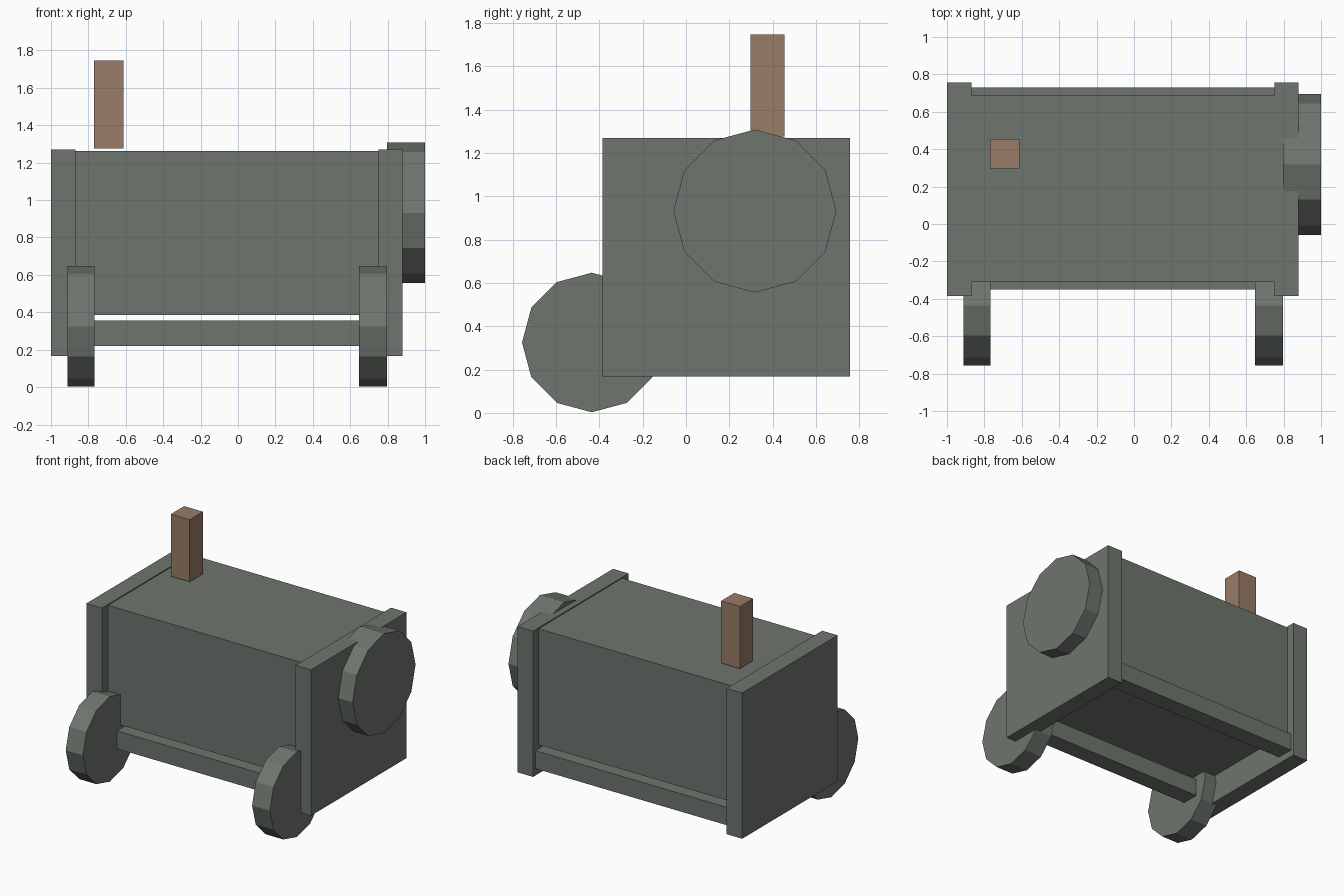
import bpy
import bmesh
from math import pi
from mathutils import Matrix

old = bpy.data.objects.get("Cube")
if old:
    bpy.data.objects.remove(old, do_unlink=True)


def material(name, rgb):
    m = bpy.data.materials.new(name)
    m.use_nodes = True
    color = (*rgb, 1)
    m.diffuse_color = color
    m.node_tree.nodes["Principled BSDF"].inputs["Base Color"].default_value = color
    return m


IRON = material("grey green iron", (0.156, 0.178, 0.156))
WOOD = material("brown wood", (0.32, 0.20, 0.14))


def add_object(name, bm, mat):
    mesh = bpy.data.meshes.new(name)
    bm.to_mesh(mesh)
    bm.free()
    mesh.materials.append(mat)
    obj = bpy.data.objects.new(name, mesh)
    bpy.context.collection.objects.link(obj)


def box(name, x, y, z, mat=IRON):
    """Box from (low, high) ranges on each axis."""
    size = [b - a for a, b in (x, y, z)]
    mid = [(a + b) / 2 for a, b in (x, y, z)]
    bm = bmesh.new()
    bmesh.ops.create_cube(bm, size=1, matrix=Matrix.Translation(mid) @ Matrix.Diagonal((*size, 1)))
    add_object(name, bm, mat)


def disc(name, x, y, z, radius):
    """Twelve-sided wheel with its axle along x."""
    place = Matrix.Translation(((x[0] + x[1]) / 2, y, z)) @ Matrix.Rotation(pi / 2, 4, "Y")
    bm = bmesh.new()
    bmesh.ops.create_cone(bm, cap_ends=True, segments=12, radius1=radius, radius2=radius,
                          depth=x[1] - x[0], matrix=place)
    add_object(name, bm, IRON)


# Main chest between two taller end plates
box("body", (-0.9, 0.78), (-0.31, 0.69), (0.385, 1.262))
for name, x in (("right_end_plate", (-1, -0.87)), ("left_end_plate", (0.75, 0.88))):
    box(name, x, (-0.385, 0.757), (0.167, 1.27))

# Lower rails along the front and back
for name, y in (("front_rail", (-0.35, -0.215)), ("back_rail", (0.595, 0.73))):
    box(name, (-0.9, 0.78), y, (0.22, 0.355))

# Front wheels and the large side disc
for name, x in (("right_wheel", (-0.912, -0.768)), ("left_wheel", (0.648, 0.797))):
    disc(name, x, -0.435, 0.325, 0.322)
disc("side_disc", (0.797, 1.0), 0.318, 0.932, 0.376)

# Upright handle above the chest
box("handle", (-0.77, -0.612), (0.297, 0.455), (1.277, 1.747), WOOD)
